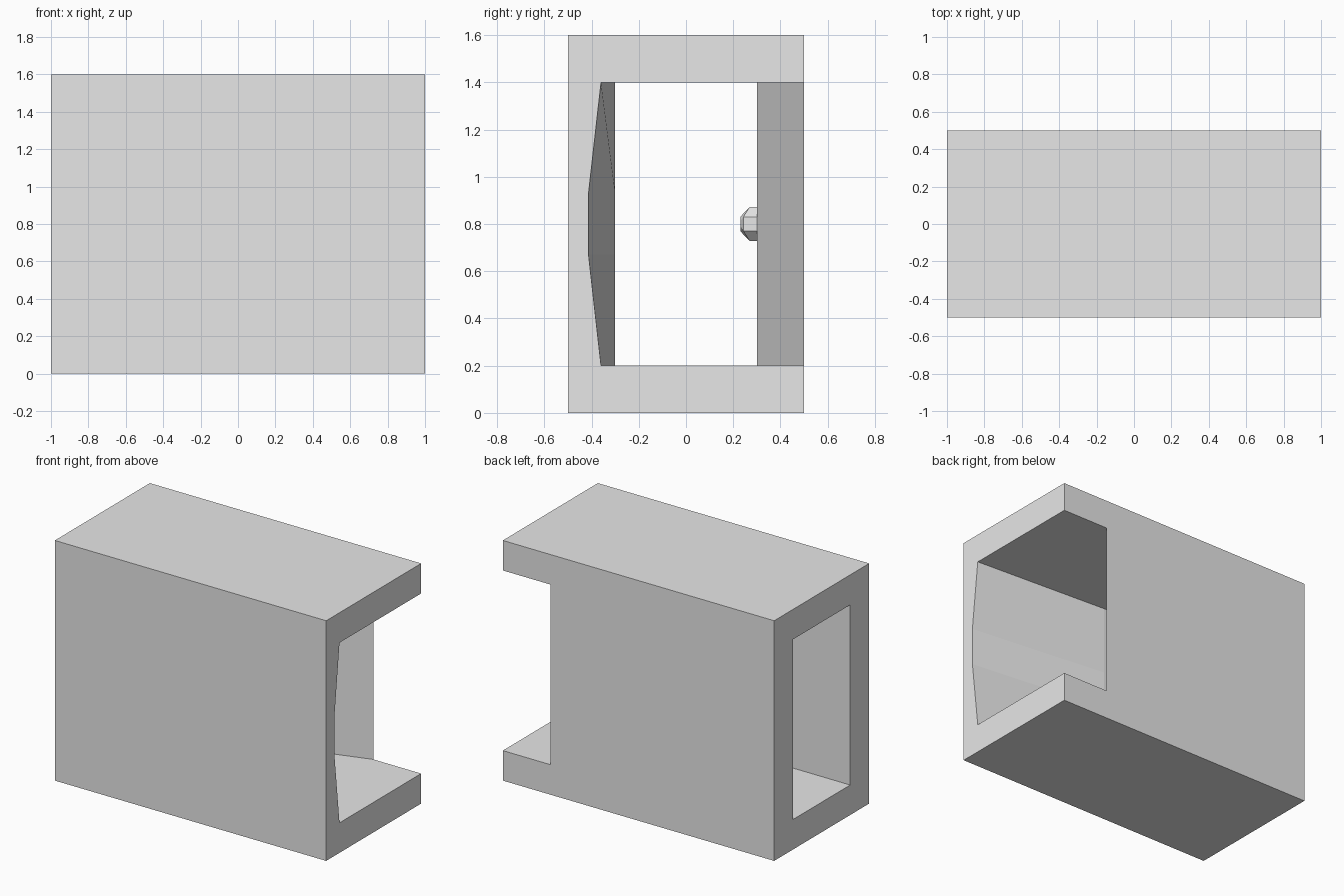
import bpy, bmesh, math
from mathutils import Vector

old = bpy.data.objects.get("Cube")
if old:
    bpy.data.objects.remove(old, do_unlink=True)

# One plain grey for everything
grey = bpy.data.materials.new("plain_grey")
grey.use_nodes = True
colour = (0.8, 0.8, 0.8, 1)
grey.diffuse_color = colour
grey.node_tree.nodes["Principled BSDF"].inputs["Base Color"].default_value = colour


def loft(name, rings):
    """Skin a row of equal-length point rings and cap both ends."""
    bm = bmesh.new()
    rows = [[bm.verts.new(p) for p in ring] for ring in rings]
    n = len(rows[0])
    for a, b in zip(rows, rows[1:]):
        for i in range(n):
            j = (i + 1) % n
            bm.faces.new((a[i], a[j], b[j], b[i]))
    bm.faces.new(rows[0])
    bm.faces.new(rows[-1])
    bmesh.ops.recalc_face_normals(bm, faces=bm.faces)
    mesh = bpy.data.meshes.new(name)
    bm.to_mesh(mesh)
    bm.free()
    mesh.materials.append(grey)
    obj = bpy.data.objects.new(name, mesh)
    bpy.context.collection.objects.link(obj)
    return obj


def tunnel_section(x, low_y, mid_y, back_y):
    """Opening outline: bowed front side, straight back side."""
    front = [(low_y, 0.2), (mid_y, 0.67), (mid_y, 0.93), (low_y, 1.4)]
    return [(x, y, z) for y, z in front + [(back_y, 1.4), (back_y, 0.2)]]


# Solid block
block = [[(x, y, z) for y, z in ((-.5, 0), (.5, 0), (.5, 1.6), (-.5, 1.6))]
         for x in (-1, 1)]
housing = loft("housing", block)

# Tunnel that flares from the middle and breaks out through the back wall
flare = 0.2 / 0.65
cutter = loft("tunnel_cutter", [
    tunnel_section(-1.2, -0.3, -0.3, 0.3),
    tunnel_section(0, -0.3, -0.3, 0.3),
    tunnel_section(1, -0.36, -0.413, 0.3 + flare),
    tunnel_section(1.2, -0.36, -0.413, 0.3 + flare * 1.2)])
cutter.hide_render = True

cut = housing.modifiers.new("tunnel", 'BOOLEAN')
cut.operation = 'DIFFERENCE'
cut.solver = 'EXACT'
cut.object = cutter
bpy.context.view_layer.objects.active = housing
housing.select_set(True)
bpy.ops.object.modifier_apply(modifier=cut.name)
bpy.data.objects.remove(cutter, do_unlink=True)

# Eight-sided knob on the inside of the back wall
knob_x, knob_z = -0.08, 0.8
radius = 0.0725 / math.cos(math.pi / 8)


def knob_ring(depth, scale=1):
    ring = []
    for i in range(8):
        a = math.pi / 8 + i * math.pi / 4
        dx, dz = radius * math.cos(a), radius * math.sin(a)
        ring.append((knob_x + dx * scale, depth(dz), knob_z + dz * scale))
    return ring


loft("knob", [
    knob_ring(lambda dz: 0.32),
    knob_ring(lambda dz: 0.27 if abs(dz) > 0.05 else 0.243),
    knob_ring(lambda dz: 0.23, 0.42)])
